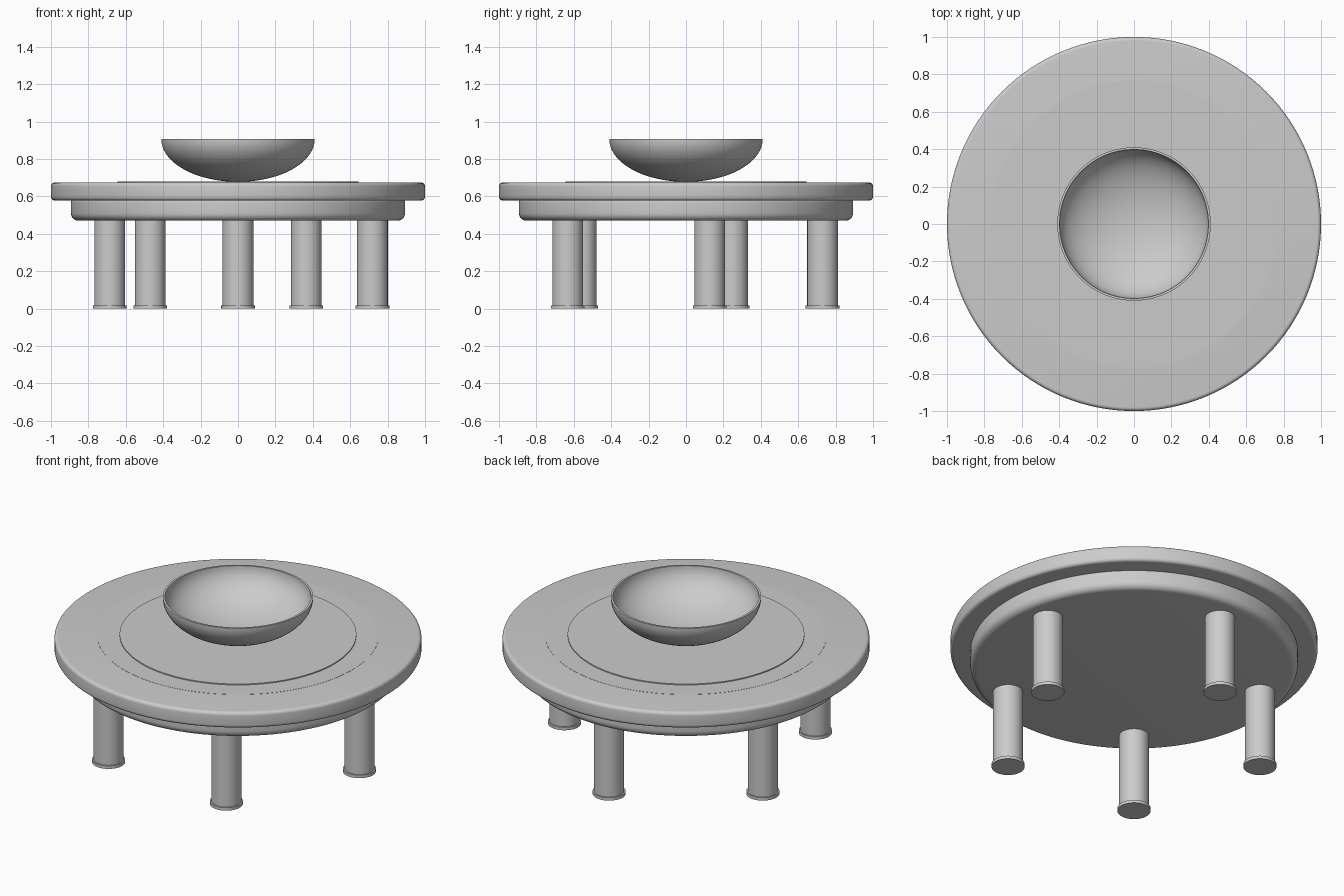
import bpy, bmesh
from math import sin, cos, pi, radians

if "Cube" in bpy.data.objects:
    bpy.data.objects.remove(bpy.data.objects["Cube"])


def lathe(name, profile, segments=128, location=(0, 0, 0)):
    """Spin an (r, z) profile around z; points with r = 0 close at the axis."""
    bm = bmesh.new()
    verts = [bm.verts.new((r, 0, z)) for r, z in profile]
    edges = [bm.edges.new(pair) for pair in zip(verts, verts[1:])]
    bmesh.ops.spin(bm, geom=verts + edges, axis=(0, 0, 1), cent=(0, 0, 0),
                   angle=2 * pi, steps=segments, use_duplicate=False)
    bmesh.ops.remove_doubles(bm, verts=bm.verts, dist=1e-5)
    bmesh.ops.recalc_face_normals(bm, faces=bm.faces)
    mesh = bpy.data.meshes.new(name)
    bm.to_mesh(mesh)
    bm.free()
    obj = bpy.data.objects.new(name, mesh)
    obj.location = location
    bpy.context.collection.objects.link(obj)
    bpy.ops.object.select_all(action='DESELECT')
    obj.select_set(True)
    bpy.context.view_layer.objects.active = obj
    bpy.ops.object.shade_smooth_by_angle(angle=radians(35))
    return obj


def arc(cr, cz, rr, rz, a0, a1, n=6):
    """Elliptical arc of profile points, angles in degrees."""
    angles = [radians(a0 + (a1 - a0) * i / n) for i in range(n + 1)]
    return [(max(cr + rr * cos(a), 0), cz + rz * sin(a)) for a in angles]


def disc(name, r, z0, z1, low=0.0, high=0.0, segments=128, location=(0, 0, 0)):
    """Solid disc with rounded lower and upper rims."""
    bottom = arc(r - low, z0 + low, low, low, -90, 0) if low else [(r, z0)]
    top = arc(r - high, z1 - high, high, high, 0, 90) if high else [(r, z1)]
    return lathe(name, [(0, z0)] + bottom + top + [(0, z1)], segments, location)


# Table top, apron and the thin stepped plates on top
disc("table_top", 1.0, 0.578, 0.674, 0.02, 0.02)
disc("apron", 0.893, 0.47, 0.58, 0.04, 0.01)
disc("outer_inlay", 0.767, 0.67, 0.675)
disc("centre_plate", 0.645, 0.67, 0.681)

# Bowl: outer half ellipsoid, flat rim, inner half ellipsoid
lathe("bowl", arc(0, 0.906, 0.41, 0.228, -90, 0, 24)
      + arc(0, 0.906, 0.398, 0.216, 0, -90, 24))

# Five legs with foot pads, 70 degrees apart
for i in range(5):
    a = radians(90 + 70 * i)
    spot = (0.73 * cos(a), 0.73 * sin(a), 0)
    disc(f"leg_{i + 1}", 0.082, 0.01, 0.48, segments=48, location=spot)
    disc(f"foot_pad_{i + 1}", 0.09, 0, 0.018, segments=48, location=spot)
